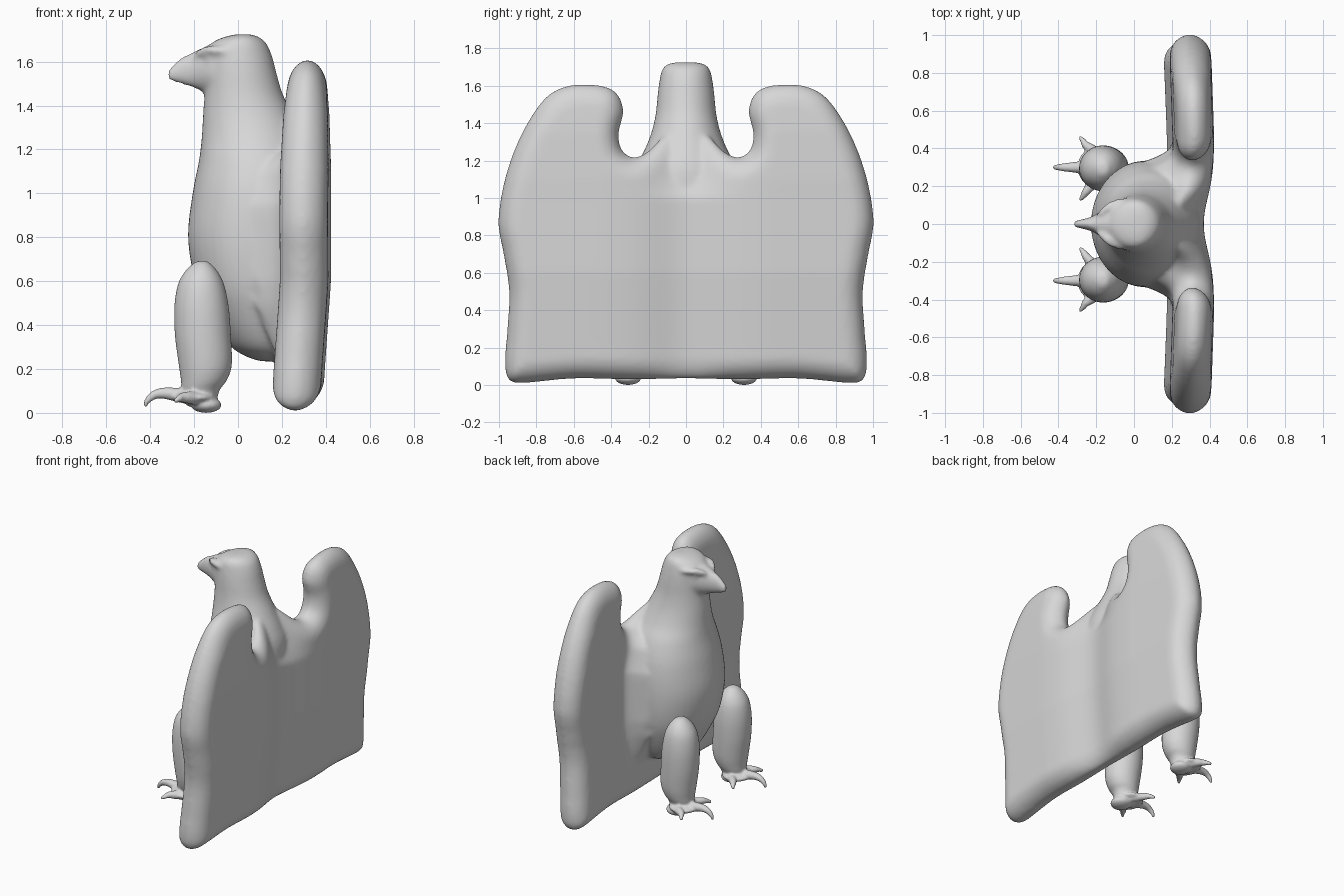
import bpy, bmesh, math
from mathutils import Vector as V
from mathutils.kdtree import KDTree

cube = bpy.data.objects.get("Cube")
if cube:
    bpy.data.objects.remove(cube)

grey = bpy.data.materials.new("plain grey")
grey.use_nodes = True
COLOUR = (0.68, 0.68, 0.68, 1)
grey.diffuse_color = COLOUR
grey.node_tree.nodes["Principled BSDF"].inputs["Base Color"].default_value = COLOUR


def flow(rows, steps=5):
    """Smooth curve through rows of any length."""
    out = []
    for i in range(len(rows) - 1):
        a, b, c, d = (V(rows[max(0, min(k, len(rows) - 1))]) for k in range(i - 1, i + 3))
        for n in range(steps):
            t = n / steps
            out.append(b + ((c - a) * t + (2 * a - 5 * b + 4 * c - d) * t ** 2
                            + (3 * b - a - 3 * c + d) * t ** 3) / 2)
    return out + [V(rows[-1])]


def loft(bm, rings, sides=40):
    """Skin a row of ellipses, each given as centre and two half axes."""
    loops = []
    for c, u, v in rings:
        turn = [2 * math.pi * i / sides for i in range(sides)]
        loops.append([bm.verts.new(V(c) + V(u) * math.cos(a) + V(v) * math.sin(a)) for a in turn])
    for a, b in zip(loops, loops[1:]):
        for i in range(sides):
            j = (i + 1) % sides
            bm.faces.new((a[i], a[j], b[j], b[i]))
    bm.faces.new(loops[0][::-1])
    bm.faces.new(loops[-1])


def upright(bm, rows, y=0):
    """Loft from rows of height, front x, back x, half width."""
    loft(bm, [(((f + b) / 2, y, z), ((b - f) / 2, 0, 0), (0, w, 0)) for z, f, b, w in flow(rows)])


def tube(bm, points):
    """Tapered round tube through rows of x, y, z, radius."""
    points = flow(points, 3)
    rings = []
    for i, p in enumerate(points):
        d = (points[min(i + 1, len(points) - 1)] - points[max(i - 1, 0)]).to_3d().normalized()
        side = d.cross(V((0, 0, 1))).normalized()
        rings.append((p.to_3d(), side * p[3], d.cross(side) * p[3]))
    loft(bm, rings, 14)


def ball(bm, centre, size):
    made = bmesh.ops.create_uvsphere(bm, u_segments=24, v_segments=16, radius=1)["verts"]
    for v in made:
        v.co = V(centre) + V([a * b for a, b in zip(v.co, size)])


def melt(bm, name, voxel, rounds):
    """Fuse all shells into one soft skin and return the object."""
    bmesh.ops.recalc_face_normals(bm, faces=bm.faces)
    mesh = bpy.data.meshes.new(name)
    bm.to_mesh(mesh)
    bm.free()
    ob = bpy.data.objects.new(name, mesh)
    bpy.context.collection.objects.link(ob)
    remesh = ob.modifiers.new("fuse", "REMESH")
    remesh.mode = "VOXEL"
    remesh.voxel_size = voxel
    soft = ob.modifiers.new("soften", "SMOOTH")
    soft.factor, soft.iterations = 0.5, rounds
    graph = bpy.context.evaluated_depsgraph_get()
    ob.data = bpy.data.meshes.new_from_object(ob.evaluated_get(graph))
    ob.modifiers.clear()
    ob.data.name = name
    ob.data.materials.clear()
    ob.data.materials.append(grey)
    ob.data.shade_smooth()
    return ob


def lerp(table, t):
    for (a, p), (b, q) in zip(table, table[1:]):
        if t <= b:
            return p + (q - p) * min(1, max(0, (t - a) / (b - a)))
    return table[-1][1]


# Wings: one slab with a notch on each side of the neck
half = flow([(0, 1.37), (0.1, 1.35), (0.2, 1.25), (0.28, 1.215), (0.345, 1.255), (0.36, 1.35),
             (0.335, 1.45), (0.355, 1.54), (0.43, 1.595), (0.6, 1.605), (0.73, 1.555),
             (0.83, 1.43), (0.92, 1.25), (0.98, 1.05), (1.003, 0.86), (0.975, 0.7), (0.945, 0.5),
             (0.955, 0.3), (0.968, 0.12), (0.95, 0.03), (0.88, 0.01), (0.6, 0.035), (0.3, 0.03),
             (0, 0.035)], 4)
outline = list(half) + [V((-p.x, p.y)) for p in reversed(half[1:-1])]
bm = bmesh.new()
sheet = bm.faces.new([bm.verts.new((-0.11, y, z)) for y, z in outline])
grown = bmesh.ops.extrude_face_region(bm, geom=[sheet])["geom"]
bmesh.ops.translate(bm, vec=(0.22, 0, 0), verts=[g for g in grown if isinstance(g, bmesh.types.BMVert)])
slab = melt(bm, "wings", 0.02, 3)

# Closely spaced rim points give each vertex its distance to the outline
points = [p.lerp(q, i / 12) for p, q in zip(outline, outline[1:] + outline[:1]) for i in range(12)]
rim = KDTree(len(points))
for i, p in enumerate(points):
    rim.insert((0, p.x, p.y), i)
rim.balance()

# Round the rim, thin the tops, groove the back, flare the front into the flanks
lean = [(0, 0.275), (0.2, 0.286), (0.6, 0.314), (1.0, 0.314), (1.6, 0.32)]
thin = [(1.1, 1), (1.35, 0.92), (1.5, 0.8), (1.6, 0.75)]
flare = [(0.25, 0), (0.5, 0.8), (0.9, 1), (1.1, 0.8), (1.24, 0)]
edge = [(0.3, 0.38), (0.6, 0.43), (0.95, 0.43), (1.2, 0.36)]
for v in slab.data.vertices:
    y, z = abs(v.co.y), v.co.z
    gap = min(1, rim.find((0, v.co.y, z))[2] / 0.12)
    x = v.co.x * max(0.15, math.sqrt(1 - (1 - gap) ** 2)) * lerp(thin, z)
    middle = math.exp(-(y / 0.2) ** 2)
    if x > 0:
        x *= 1 - 0.5 * middle
    else:
        x *= 1 + 1.4 * lerp(flare, z) * min(1, max(0, (lerp(edge, z) - y) / 0.1)) ** 2
    # The strip behind the neck slopes forward into it
    v.co.x = x + lerp(lean, z) - 0.035 * max(0, y - 0.45) - 0.4 * max(0, z - 1) * middle

# Body, neck and head, fused with the wings
bm = bmesh.new()
bm.from_mesh(slab.data)
bpy.data.objects.remove(slab)
upright(bm, [
    (0.235, 0.1, 0.24, 0.08), (0.265, 0.02, 0.28, 0.16), (0.32, -0.05, 0.3, 0.22),
    (0.45, -0.13, 0.32, 0.28), (0.6, -0.195, 0.33, 0.32), (0.8, -0.228, 0.35, 0.335),
    (1.0, -0.207, 0.35, 0.322), (1.15, -0.178, 0.34, 0.28), (1.25, -0.166, 0.305, 0.225),
    (1.35, -0.16, 0.255, 0.185), (1.45, -0.153, 0.205, 0.162), (1.55, -0.15, 0.175, 0.152),
    (1.62, -0.15, 0.157, 0.143), (1.68, -0.125, 0.132, 0.13), (1.71, -0.07, 0.1, 0.108),
    (1.725, -0.01, 0.06, 0.06)])
# Hooked beak
loft(bm, [((x, 0, (t + b) / 2), (0, w, 0), (0, 0, (t - b) / 2)) for x, t, b, w in flow([
    (-0.05, 1.69, 1.45, 0.12), (-0.12, 1.68, 1.455, 0.102), (-0.17, 1.66, 1.468, 0.072),
    (-0.21, 1.642, 1.483, 0.046), (-0.26, 1.618, 1.498, 0.028), (-0.295, 1.59, 1.507, 0.022),
    (-0.322, 1.558, 1.516, 0.016)])])
for s in (-1, 1):
    # Brow ridge and eye
    tube(bm, [(-0.19, s * 0.045, 1.635, 0.014), (-0.14, s * 0.086, 1.652, 0.022),
              (-0.08, s * 0.12, 1.65, 0.017), (-0.04, s * 0.13, 1.645, 0.008)])
    ball(bm, (-0.125, s * 0.09, 1.612), (0.02, 0.014, 0.014))
melt(bm, "body_with_wings", 0.013, 10)

# Legs with three clawed toes each
for side, s in (("left", 1), ("right", -1)):
    bm = bmesh.new()
    upright(bm, [
        (0.03, -0.23, -0.1, 0.05), (0.1, -0.255, -0.085, 0.078), (0.15, -0.26, -0.05, 0.098),
        (0.22, -0.27, -0.028, 0.112), (0.35, -0.287, -0.032, 0.12), (0.48, -0.29, -0.042, 0.12),
        (0.58, -0.275, -0.062, 0.107), (0.64, -0.245, -0.09, 0.082), (0.68, -0.205, -0.125, 0.045),
        (0.692, -0.18, -0.145, 0.018)], y=s * 0.295)
    # Foot pad and heel
    ball(bm, (-0.2, s * 0.3, 0.07), (0.1, 0.11, 0.03))
    ball(bm, (-0.145, s * 0.31, 0.036), (0.07, 0.07, 0.036))
    # Middle toe, then outer and inner toes
    tube(bm, [(-0.2, s * 0.3, 0.075, 0.036), (-0.28, s * 0.3, 0.083, 0.032),
              (-0.34, s * 0.3, 0.09, 0.026), (-0.385, s * 0.3, 0.08, 0.02),
              (-0.415, s * 0.3, 0.052, 0.014), (-0.424, s * 0.3, 0.025, 0.008)])
    for out, tip in ((1, 0.462), (-1, 0.125)):
        root = 0.3 + out * 0.05
        tube(bm, [(-0.18, s * root, 0.066, 0.034), (-0.225, s * (root + out * 0.045), 0.07, 0.028),
                  (-0.255, s * (tip - out * 0.045), 0.07, 0.022),
                  (-0.272, s * (tip - out * 0.018), 0.062, 0.015), (-0.29, s * tip, 0.052, 0.009)])
    melt(bm, side + "_leg", 0.008, 5)
